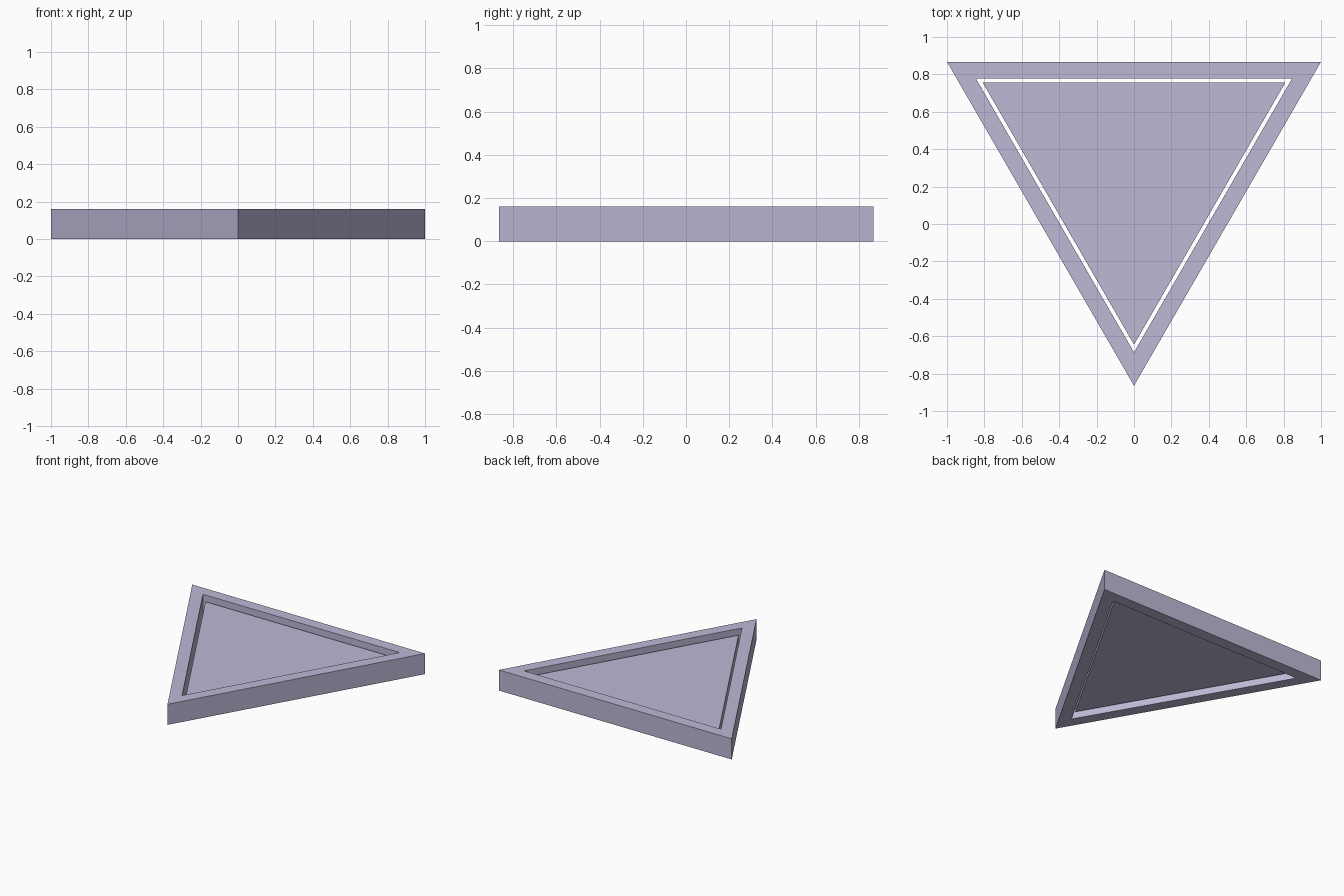
import bpy
import bmesh
from math import pi, sin, cos

cube = bpy.data.objects.get("Cube")
if cube:
    bpy.data.objects.remove(cube, do_unlink=True)

HEIGHT = 0.16
CENTRE_Y = 0.29          # centroid of the triangle
OUTER, OPENING, PANEL = 1.1547, 0.976, 0.935   # corner radii

lavender = bpy.data.materials.new("pale_lavender")
colour = (0.52, 0.475, 0.67, 1.0)
lavender.diffuse_color = colour
lavender.use_nodes = True
lavender.node_tree.nodes["Principled BSDF"].inputs["Base Color"].default_value = colour


def triangle(bm, radius, z):
    """Ring of three vertices with one corner pointing to the front."""
    angles = [-pi / 2 + i * 2 * pi / 3 for i in range(3)]
    return [bm.verts.new((radius * cos(a), CENTRE_Y + radius * sin(a), z)) for a in angles]


def bridge(bm, a, b):
    for i in range(3):
        j = (i + 1) % 3
        bm.faces.new((a[i], a[j], b[j], b[i]))


def finish(bm, name):
    bmesh.ops.recalc_face_normals(bm, faces=bm.faces[:])
    mesh = bpy.data.meshes.new(name)
    bm.to_mesh(mesh)
    bm.free()
    mesh.materials.append(lavender)
    obj = bpy.data.objects.new(name, mesh)
    bpy.context.collection.objects.link(obj)
    return obj


# Open triangular frame: four rings bridged into a closed loop
bm = bmesh.new()
rings = [triangle(bm, r, z) for r, z in
         ((OUTER, 0), (OUTER, HEIGHT), (OPENING, HEIGHT), (OPENING, 0))]
for k in range(4):
    bridge(bm, rings[k], rings[(k + 1) % 4])
finish(bm, "triangular_frame")

# Thinner panel floating inside the opening, recessed on both sides
bm = bmesh.new()
low, high = triangle(bm, PANEL, HEIGHT * 0.25), triangle(bm, PANEL, HEIGHT * 0.75)
bridge(bm, low, high)
bm.faces.new(low)
bm.faces.new(high)
finish(bm, "inner_panel")
